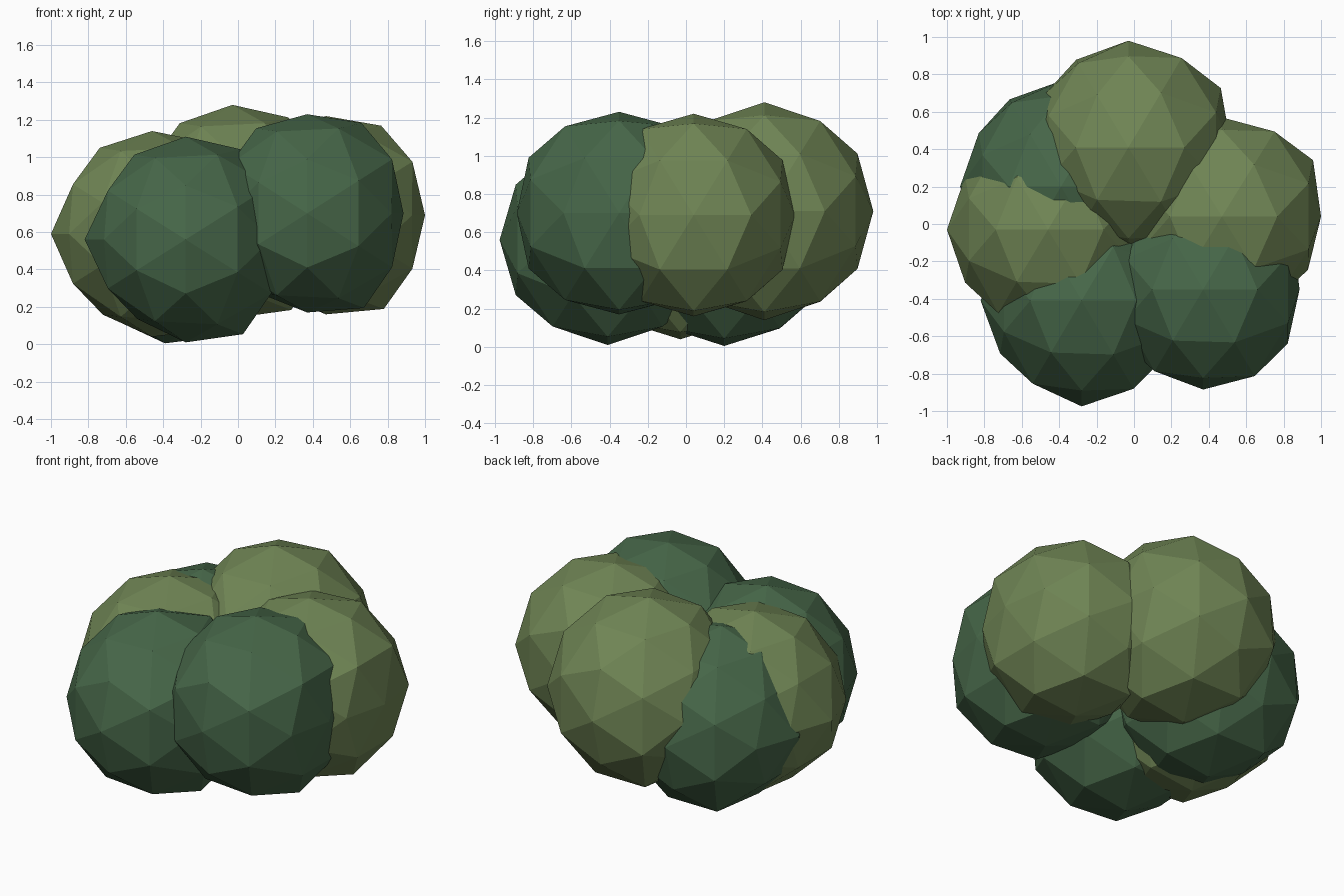
import bpy, bmesh, math
from mathutils import Matrix, Vector

if "Cube" in bpy.data.objects:
    bpy.data.objects.remove(bpy.data.objects["Cube"])


def material(name, rgb):
    m = bpy.data.materials.new(name)
    m.diffuse_color = (*rgb, 1)
    m.use_nodes = True
    m.node_tree.nodes["Principled BSDF"].inputs["Base Color"].default_value = m.diffuse_color
    return m


dark = material("dark_leaf", (0.062, 0.135, 0.066))
light = material("light_leaf", (0.16, 0.235, 0.09))


def leaf_clump(name, centre, radii, bulge, mat):
    """Flat-faced 80-triangle ball with a vertex on every axis, slightly lopsided."""
    bm = bmesh.new()
    bmesh.ops.create_icosphere(bm, subdivisions=2, radius=1)
    # tip the icosphere so that its two-fold axes follow x, y and z
    rot = Matrix.Rotation(-math.atan(2 / (1 + math.sqrt(5))), 3, 'Y')
    for v in bm.verts:
        p = rot @ v.co
        f = 1.0
        if max(abs(c) for c in p) < 0.95:          # off-axis points swell towards +x
            f += bulge + 0.06 * p.x
            if abs(p.y) < 0.1 and p.z < -0.8:      # uneven underside
                f += 0.05 if p.x > 0 else -0.06
            if abs(p.z) < 0.1 and p.x > 0.8 and p.y < 0:   # flatter front right corner
                f -= 0.06
            if p.x < -0.2 and p.y > 0.4 and p.z < -0.2:    # low back left swelling
                f += 0.04
        v.co = Vector([c + r * q * f for c, r, q in zip(centre, radii, p)])
    me = bpy.data.meshes.new(name)
    bm.to_mesh(me)
    bm.free()
    me.materials.append(mat)
    bpy.context.collection.objects.link(bpy.data.objects.new(name, me))


# six overlapping clumps form the bush
leaf_clump("front_left_clump", (-0.28, -0.41, 0.56), (0.54, 0.565, 0.55), 0.0, dark)
leaf_clump("front_right_clump", (0.37, -0.35, 0.70), (0.515, 0.535, 0.53), 0.04, dark)
leaf_clump("back_left_clump", (-0.39, 0.20, 0.56), (0.54, 0.565, 0.555), 0.01, dark)
leaf_clump("left_clump", (-0.46, -0.03, 0.59), (0.54, 0.56, 0.55), 0.015, light)
leaf_clump("right_clump", (0.47, 0.04, 0.69), (0.53, 0.53, 0.53), 0.03, light)
leaf_clump("back_clump", (-0.03, 0.41, 0.71), (0.55, 0.57, 0.57), 0.005, light)
